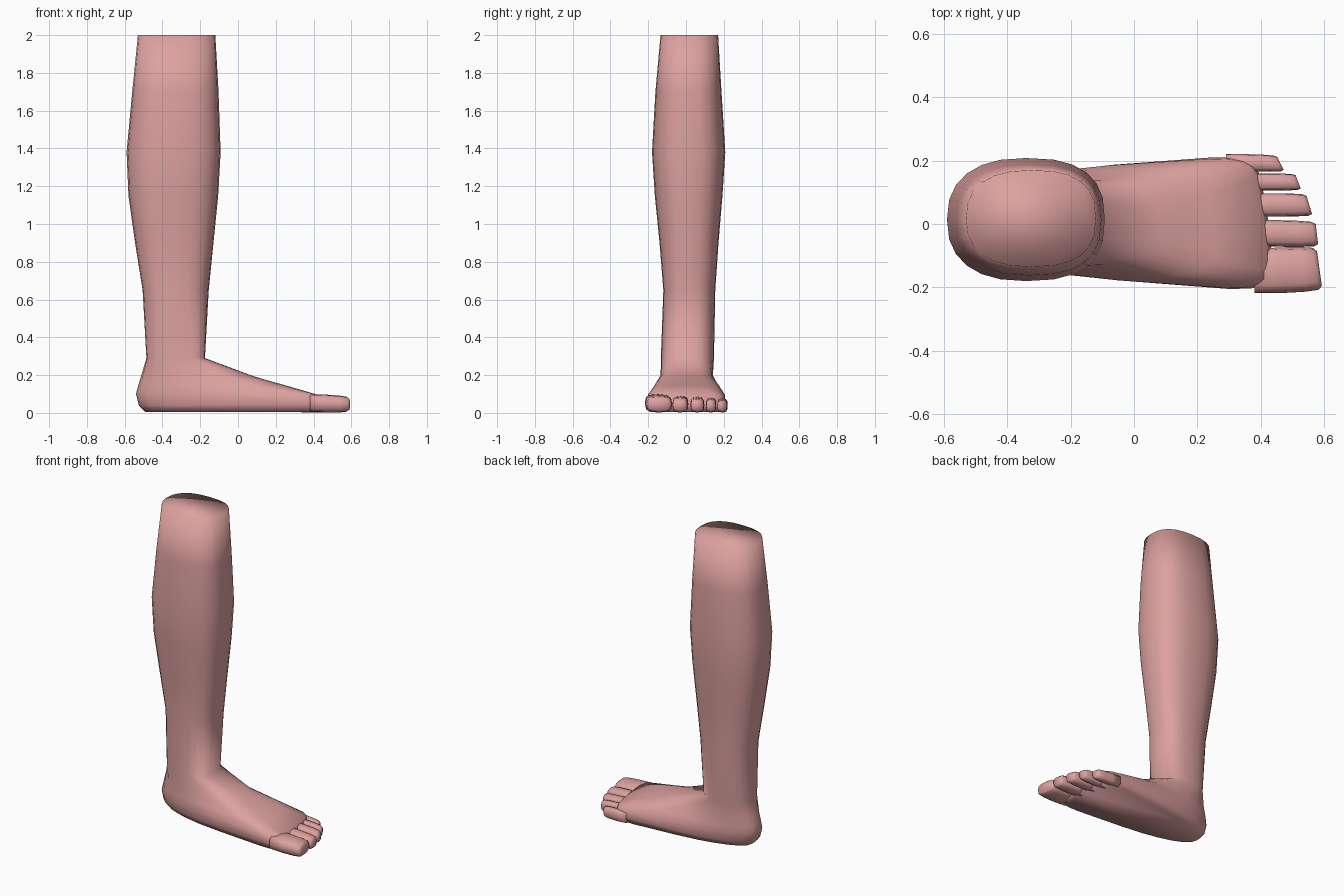
import bpy, bmesh, math

if "Cube" in bpy.data.objects:
    bpy.data.objects.remove(bpy.data.objects["Cube"])

skin = bpy.data.materials.new("pink skin")
skin.diffuse_color = (0.72, 0.36, 0.35, 1)
skin.use_nodes = True
skin.node_tree.nodes["Principled BSDF"].inputs["Base Color"].default_value = skin.diffuse_color


def spow(v, p):
    return math.copysign(abs(v) ** p, v)


def loft(name, rings):
    """Skin a list of closed rings, cap both ends, shade smooth."""
    bm = bmesh.new()
    vs = [[bm.verts.new(p) for p in r] for r in rings]
    n = len(vs[0])
    for a, b in zip(vs, vs[1:]):
        for i in range(n):
            j = (i + 1) % n
            bm.faces.new((a[i], a[j], b[j], b[i]))
    bm.faces.new(vs[0])
    bm.faces.new(vs[-1][::-1])
    bmesh.ops.recalc_face_normals(bm, faces=bm.faces)
    for f in bm.faces:
        f.smooth = True
    me = bpy.data.meshes.new(name)
    bm.to_mesh(me)
    bm.free()
    me.materials.append(skin)
    ob = bpy.data.objects.new(name, me)
    bpy.context.collection.objects.link(ob)
    return ob


def body_ring(xb, xf, zb, zf, back, front, nf=2.6, skew=0.0, count=24):
    """Tilted ring from heel side (xb, zb) to toe side (xf, zf).
    back / front are (y min, y max) widths at the two ends."""
    pts = []
    cx, rx = (xb + xf) / 2, (xf - xb) / 2
    for i in range(count):
        a = 2 * math.pi * i / count
        c, s = math.cos(a), math.sin(a)
        p = 2 / (nf if c > 1e-6 else 2.4)
        x = cx + rx * spow(c, p)
        t = (x - xb) / (xf - xb)
        y0 = back[0] + (front[0] - back[0]) * t
        y1 = back[1] + (front[1] - back[1]) * t
        y = (y0 + y1) / 2 + (y1 - y0) / 2 * spow(s, p)
        pts.append((x - skew * y * t, y, zb + (zf - zb) * t))
    return pts


# shin and calf: z, back x, front x, min y, max y
shaft = [(2.00, -.53, -.12, -.135, .17), (1.70, -.56, -.103, -.162, .188),
         (1.38, -.59, -.092, -.180, .208), (1.15, -.58, -.105, -.165, .193),
         (0.90, -.545, -.13, -.140, .172), (0.65, -.505, -.155, -.120, .155),
         (0.29, -.485, -.175, -.133, .148)]
rings = [body_ring(xb, xf, z, z, (y0, y1), (y0, y1)) for z, xb, xf, y0, y1 in shaft]

# ankle, instep, heel and sole continue the same skin
rings += [
    body_ring(-.510, .08, .205, .195, (-.138, .150), (-.130, .135), 3.2, .05),
    body_ring(-.528, .25, .145, .145, (-.142, .155), (-.180, .185), 4.0, .12),
    body_ring(-.540, .41, .100, .095, (-.140, .152), (-.215, .218), 7, .14),
    body_ring(-.525, .425, .040, .045, (-.137, .150), (-.220, .224), 7, .14),
    body_ring(-.490, .415, .005, .005, (-.115, .128), (-.200, .205), 7, .14)]
loft("leg_and_foot", rings)


def toe(name, y0, y1, x0, x1, top, slope, lean):
    """Blunt toe along x, its tip slanted by slope and narrowed by lean."""
    secs = []
    # position along the toe, width scale, bottom z, top scale
    for t, w, zb, k in [(0, .96, .006, 1), (.4, 1, .002, .97), (.75, .98, .002, .92),
                        (.94, .92, .006, .86), (1, .76, .014, .76)]:
        cy, ry = (y0 + y1) / 2 + lean * t, (y1 - y0) / 2 * w
        zt = top * k
        ring = []
        for i in range(12):
            a = 2 * math.pi * i / 12
            dy = ry * spow(math.cos(a), .65)
            z = (zb + zt) / 2 + (zt - zb) / 2 * spow(math.sin(a), .65)
            ring.append((x0 + (x1 - x0) * t + slope * dy * t, cy + dy, z))
        secs.append(ring)
    loft(name, secs)


# toes from big to little
toe("big_toe", -.221, -.077, .38, .585, .100, -.14, .008)
toe("second_toe", -.070, .014, .36, .577, .090, -.12, -.024 + .02)
toe("third_toe", .023, .097, .34, .553, .086, -.30, .0)
toe("fourth_toe", .105, .160, .31, .518, .082, -.38, .0)
toe("little_toe", .168, .222, .29, .462, .076, -.50, -.004)
